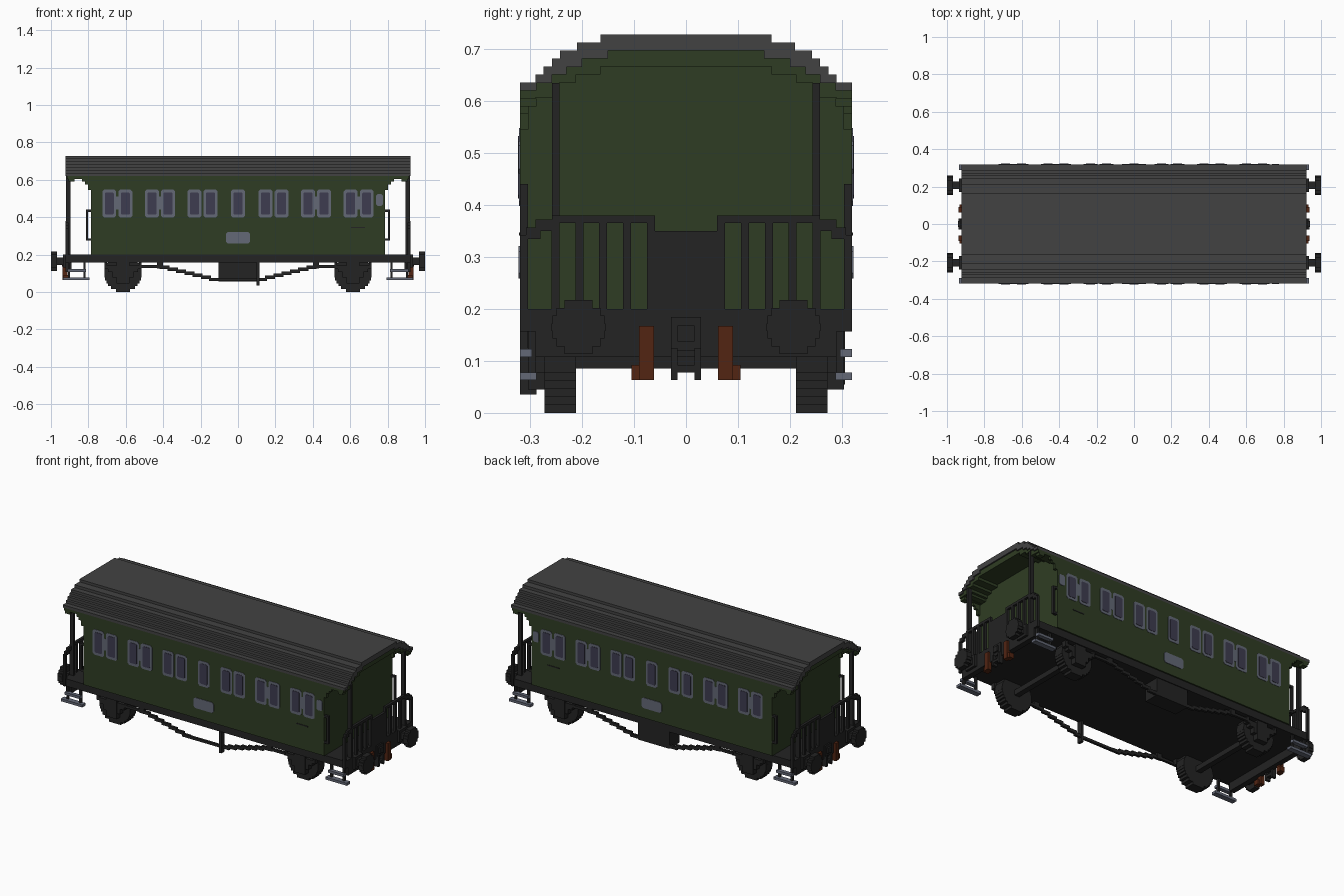
import bpy, bmesh, math

if "Cube" in bpy.data.objects:
    bpy.data.objects.remove(bpy.data.objects["Cube"], do_unlink=True)

V = 2 / 129      # block size of the stepped style
W = 0.319        # half width of the carriage
BODY = 0.787     # half length of the body
END = 0.922      # half length over the platforms


def material(name, r, g, b):
    m = bpy.data.materials.new(name)
    m.use_nodes = True
    m.diffuse_color = (r, g, b, 1)
    bsdf = m.node_tree.nodes["Principled BSDF"]
    bsdf.inputs["Base Color"].default_value = (r, g, b, 1)
    bsdf.inputs["Roughness"].default_value = 0.8
    return m


GREEN = material("dark green", 0.028, 0.046, 0.017)
ROOF = material("roof grey", 0.055, 0.055, 0.055)
BLACK = material("iron black", 0.017, 0.017, 0.017)
METAL = material("blue grey metal", 0.125, 0.138, 0.180)
GLASS = material("window glass", 0.048, 0.045, 0.080)
RUST = material("rust brown", 0.085, 0.018, 0.006)


def finish(name, bm, mat, mirror):
    bmesh.ops.recalc_face_normals(bm, faces=bm.faces)
    mesh = bpy.data.meshes.new(name)
    bm.to_mesh(mesh)
    bm.free()
    mesh.materials.append(mat)
    ob = bpy.data.objects.new(name, mesh)
    bpy.context.collection.objects.link(ob)
    if mirror:
        mod = ob.modifiers.new("Mirror", "MIRROR")
        mod.use_axis = ("x" in mirror, "y" in mirror, False)
        mod.use_mirror_merge = False
    return ob


def boxes(name, mat, mirror, *items):
    """One object from boxes given as (x0, x1, y0, y1, z0, z1)."""
    bm = bmesh.new()
    for x0, x1, y0, y1, z0, z1 in items:
        vs = bmesh.ops.create_cube(bm, size=1)["verts"]
        for v in vs:
            v.co.x = x1 if v.co.x > 0 else x0
            v.co.y = y1 if v.co.y > 0 else y0
            v.co.z = z1 if v.co.z > 0 else z0
    return finish(name, bm, mat, mirror)


def prism(name, mat, mirror, outlines, a, b, axis):
    """Extrude 2D outlines along x (points are y, z) or y (points are x, z)."""
    bm = bmesh.new()
    for pts in outlines:
        rings = []
        for t in (a, b):
            rings.append([bm.verts.new((t, u, w) if axis == "x" else (u, t, w)) for u, w in pts])
        n = len(pts)
        bm.faces.new(rings[0])
        bm.faces.new(rings[1])
        for i in range(n):
            j = (i + 1) % n
            bm.faces.new((rings[0][i], rings[0][j], rings[1][j], rings[1][i]))
    return finish(name, bm, mat, mirror)


def arch(steps, foot):
    """Stepped arch from left foot to right foot; steps are (half width, top)."""
    half = []
    for i, (w, z) in enumerate(steps):
        below = steps[i + 1][1] if i + 1 < len(steps) else foot
        half += [(w, z), (w, below)]
    return [(-w, z) for w, z in reversed(half)] + half


def tablet(cx, cz, w, h, c):
    """Rectangle with cut corners."""
    return [(cx - w, cz - h + c), (cx - w + c, cz - h), (cx + w - c, cz - h), (cx + w, cz - h + c),
            (cx + w, cz + h - c), (cx + w - c, cz + h), (cx - w + c, cz + h), (cx - w, cz + h - c)]


def stepped_disc(r, rows):
    """Rows (half width, low, high) approximating a disc."""
    h = 2 * r / rows
    out = []
    for i in range(rows):
        lo = -r + i * h
        out.append((math.sqrt(r * r - (lo + h / 2) ** 2), lo, lo + h))
    return out


# Roof shell, body and porch canopies
outer = [(0.165, 0.728), (0.21, 0.713), (0.242, 0.697), (0.258, 0.682),
         (0.274, 0.667), (0.29, 0.651), (W, 0.636)]
inner = [(0.15, 0.697), (0.2, 0.682), (0.23, 0.666), (0.258, 0.651), (0.288, 0.635), (W, 0.62)]
soffit = [(0.165, 0.667), (0.212, 0.651), (0.243, 0.636), (0.258, 0.62), (0.29, 0.607)]
lining = arch(inner, 0.605)
prism("roof", ROOF, "", [arch(outer, 0.62) + arch(inner, 0.62)[-2:0:-1]], -END, END, "x")
prism("body", GREEN, "", [arch(inner, 0.2)], -BODY, BODY, "x")
prism("porch_canopy", GREEN, "x", [lining + arch(soffit, 0.605)[::-1]], BODY, END - 0.008, "x")
boxes("canopy_bracket", GREEN, "xy",
      (BODY, BODY + V, W - V, W, 0.545, 0.605),
      (BODY, BODY + 2 * V, W - V, W, 0.575, 0.605),
      (BODY, BODY + 3 * V, W - V, W, 0.59, 0.605),
      (END - 3 * V, END - V, W - 2 * V, W, 0.59, 0.605))

# Windows: pairs either side of a single middle one
centres = [0.0] + [s * c + d for c in (0.19, 0.417, 0.645) for s in (-1, 1) for d in (-0.043, 0.043)]
prism("window_frame", METAL, "y", [tablet(c, 0.473, 0.037, 0.075, 0.01) for c in centres],
      W - 0.002, W + 0.002, "y")
prism("window_glass", GLASS, "y", [tablet(c, 0.473, 0.024, 0.06, 0.006) for c in centres],
      W - 0.002, W + 0.004, "y")
boxes("window_link", METAL, "y",
      *[(s * c - 0.008, s * c + 0.008, W - 0.002, W + 0.001, 0.44, 0.51)
        for c in (0.417, 0.645) for s in (-1, 1)])
prism("side_plate", METAL, "y", [tablet(0, 0.29, 0.065, 0.031, 0.01), tablet(0.757, 0.492, 0.019, 0.031, 0.008)],
      W - 0.002, W + 0.003, "y")
boxes("side_label", BLACK, "y", (0.605, 0.68, W - 0.002, W + 0.002, 0.341, 0.347))

# Underframe
boxes("underframe", BLACK, "", (-END, END, -W + 0.008, W - 0.008, 0.157, 0.2))
boxes("headstock", BLACK, "x", (0.89, END, -0.29, 0.29, 0.108, 0.2))

# Platform railings with open bays, a solid middle gate and sloping shoulders
x0, x1 = END - V, END
rail = [(x0, x1, 0, 0.075, 0.2, 0.35), (x0, x1, 0.06, 0.258, 0.365, 0.38),
        (x0, x1, 0.06, 0.075, 0.2, 0.38), (x0, x1, 0.258, 0.29, 0.35, 0.372),
        (x0, x1, 0.28, 0.308, 0.335, 0.357), (x0, x1, 0.304, W, 0.157, 0.342)]
rail += [(x0, x1, y, y + V, 0.2, 0.37) for y in (0.106, 0.152, 0.197, 0.243)]
boxes("platform_railing", BLACK, "xy", *rail)
boxes("porch_post", BLACK, "xy", (END - 0.027, END - 0.003, 0.243, 0.258, 0.2, 0.635))
boxes("grab_rail", BLACK, "xy",
      (BODY + V, BODY + 0.027, 0.304, W, 0.275, 0.44),
      (BODY, BODY + 0.027, 0.304, W, 0.428, 0.44),
      (BODY, BODY + 0.027, 0.304, W, 0.275, 0.287))

# Boarding steps with hangers
boxes("boarding_step", METAL, "xy",
      (0.795, 0.935, 0.288, W, 0.063, 0.078), (0.812, 0.912, 0.296, W, 0.108, 0.123))
boxes("step_hanger", BLACK, "xy",
      *[(x, x + 0.012, 0.29, 0.304, 0.075, 0.16) for x in (0.815, 0.897)])

# Buffers
head = [(0.969, 1.0, 0.207 - w, 0.207 + w, 0.165 + a, 0.165 + b) for w, a, b in stepped_disc(0.052, 7)]
boxes("buffer", BLACK, "xy", *head,
      (END, 0.97, 0.187, 0.227, 0.145, 0.185), (END, 0.936, 0.17, 0.244, 0.13, 0.2))

# Couplings and brake hoses
boxes("coupling_hook", BLACK, "x",
      (END, 0.93, -0.029, 0.029, 0.12, 0.185), (END, 0.94, -0.016, 0.016, 0.137, 0.168),
      (END - 0.01, 0.938, -0.029, -0.016, 0.063, 0.125),
      (END - 0.01, 0.938, 0.016, 0.029, 0.063, 0.125),
      (END - 0.01, 0.938, -0.02, 0.02, 0.078, 0.092))
boxes("brake_hose", RUST, "xy",
      (END - 0.01, 0.937, 0.062, 0.09, 0.063, 0.167), (END - 0.02, 0.932, 0.075, 0.105, 0.063, 0.092))

# Wheels, axles and sprung axle boxes
A = 0.615
boxes("wheel", BLACK, "xy",
      *[(A - w, A + w, 0.212, 0.272, 0.1 + a, 0.1 + b) for w, a, b in stepped_disc(0.1, 13)])
boxes("axle", BLACK, "x", (A - 0.016, A + 0.016, -0.22, 0.22, 0.085, 0.115))
boxes("axle_box", BLACK, "xy",
      (A - 0.035, A + 0.035, 0.27, 0.304, 0.045, 0.16),
      (A - 0.055, A + 0.055, 0.272, 0.3, 0.078, 0.11),
      (A - 0.08, A + 0.08, 0.272, 0.3, 0.108, 0.126),
      (A - 0.1, A + 0.1, 0.272, 0.3, 0.124, 0.142),
      (A - 0.1, A - 0.085, 0.272, 0.3, 0.124, 0.16),
      (A + 0.085, A + 0.1, 0.272, 0.3, 0.124, 0.16))

# Truss rods under each side, with a single post at the front
count = 7
run = 0.31 / count
rods = [(0.1 + i * run, 0.1 + (i + 1) * run + 0.01, 0.29, 0.304,
         0.058 + i * 0.011, 0.076 + i * 0.011) for i in range(count)]
boxes("truss_rod", BLACK, "xy", *rods, (0, 0.112, 0.29, 0.304, 0.058, 0.073),
      (0.4, 0.432, 0.288, 0.306, 0.126, 0.16), (0.43, 0.52, 0.29, 0.304, 0.128, 0.143))
boxes("truss_post", BLACK, "", (0.099, 0.115, -W, -0.288, 0.035, 0.16))
boxes("battery_box", BLACK, "", (-0.105, 0.1, 0.212, 0.306, 0.055, 0.19))
